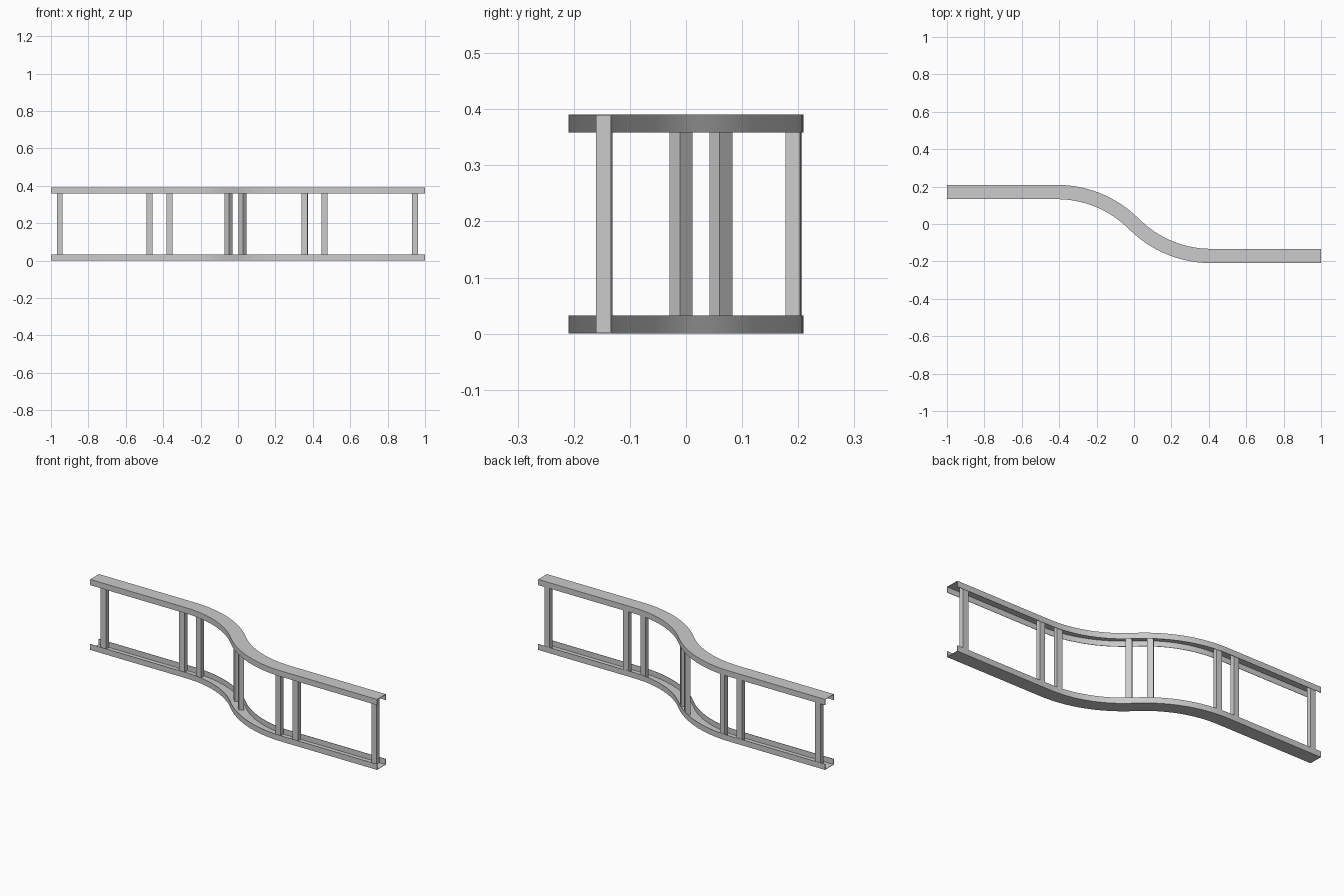
import bpy, bmesh
from math import sin, cos, pi, radians

if "Cube" in bpy.data.objects:
    bpy.data.objects.remove(bpy.data.objects["Cube"])

HW, FL, T, H = 0.0383, 0.032, 0.002, 0.391   # half width, flange height, sheet, total height
ARC = radians(45)
X0 = 0.413                                   # where straights meet the bends
R = X0 / sin(ARC)
Y0 = R * (1 - cos(ARC))
SEG = 16

# S-shaped centre line: (x, y, heading)
half = [(-1, Y0, 0.0)]
for i in range(SEG + 1):
    a = ARC * i / SEG
    half.append((-X0 + R * sin(a), Y0 - R * (1 - cos(a)), -a))
path = half + [(-x, -y, h) for x, y, h in reversed(half[:-1])]


def finish(name, bm):
    bmesh.ops.recalc_face_normals(bm, faces=bm.faces)
    me = bpy.data.meshes.new(name)
    bm.to_mesh(me)
    bm.free()
    ob = bpy.data.objects.new(name, me)
    bpy.context.collection.objects.link(ob)
    return ob


def track(name, flip):
    # U-shaped sheet profile swept along the centre line
    prof = [(-HW, 0), (HW, 0), (HW, FL), (HW - T, FL), (HW - T, T),
            (-HW + T, T), (-HW + T, FL), (-HW, FL)]
    bm = bmesh.new()
    rings = []
    for x, y, h in path:
        rings.append([bm.verts.new((x - sin(h) * u, y + cos(h) * u, H - v if flip else v))
                      for u, v in prof])
    n = len(prof)
    for a, b in zip(rings, rings[1:]):
        for i in range(n):
            j = (i + 1) % n
            bm.faces.new((a[i], a[j], b[j], b[i]))
    bm.faces.new(rings[0])
    bm.faces.new(rings[-1][::-1])
    ob = finish(name, bm)
    bpy.ops.object.select_all(action='DESELECT')
    ob.select_set(True)
    bpy.context.view_layer.objects.active = ob
    bpy.ops.object.shade_smooth_by_angle(angle=radians(30))


def stud(name, x, y, deg, w=0.032, d=0.026):
    bm = bmesh.new()
    bmesh.ops.create_cube(bm, size=1)
    bmesh.ops.scale(bm, verts=bm.verts, vec=(w, d, H - 2 * T + 0.001))
    ob = finish(name, bm)
    ob.location = (x, y, H / 2)
    ob.rotation_euler.z = radians(deg)


# Bottom and top curved channels
track("bottom_track", False)
track("top_track", True)

# Upright studs along the back flange and through the bend
studs = [(-0.953, 0.194, 0), (-0.472, 0.194, 0), (-0.366, 0.191, -4),
         (-0.051, 0.062, -45), (0.024, -0.009, -45),
         (0.356, -0.145, -5), (0.463, -0.147, 0), (0.946, -0.147, 0)]
for i, (x, y, a) in enumerate(studs):
    stud(f"stud_{i + 1}", x, y, a)
